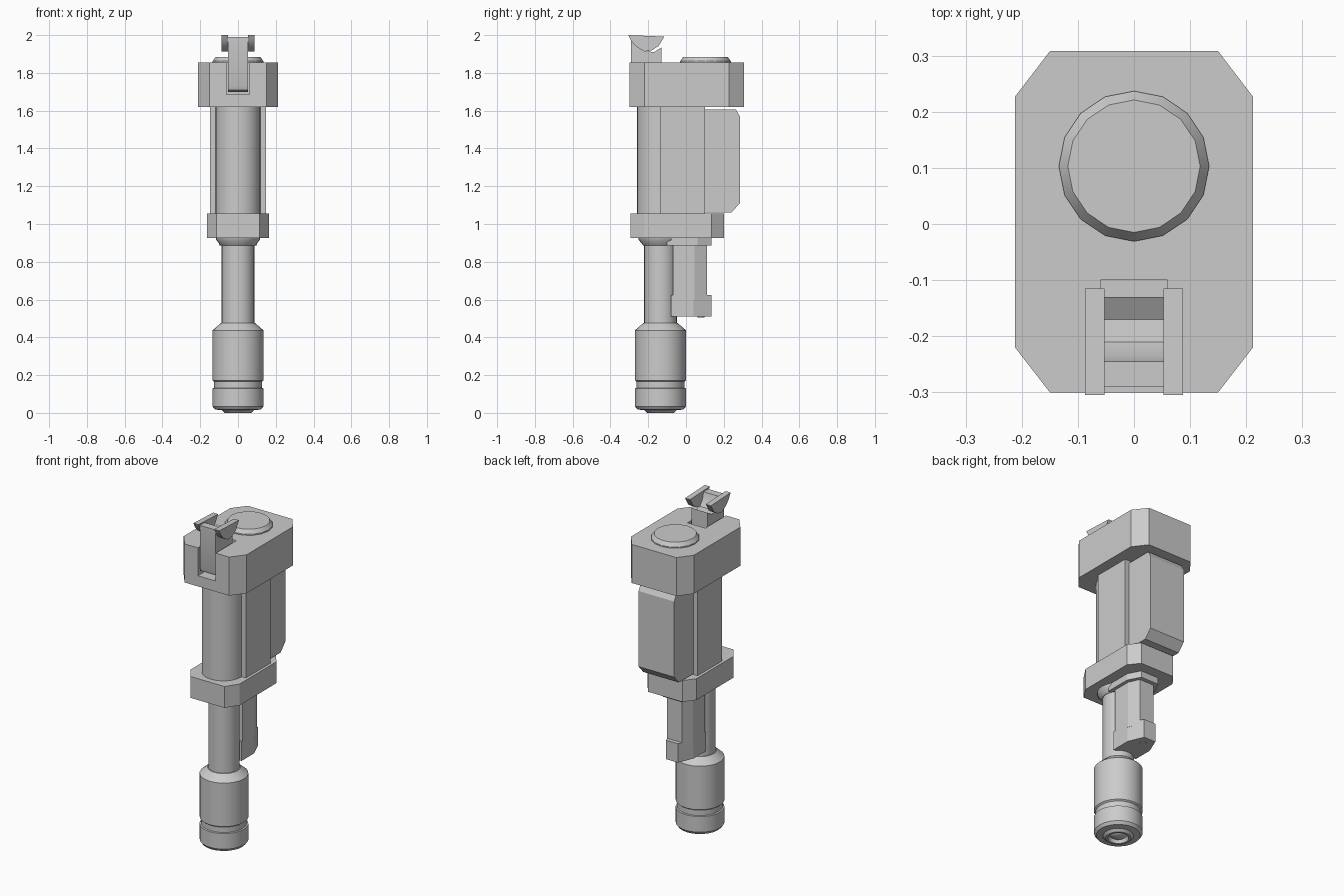
import bpy, bmesh, math
from mathutils import Vector

if "Cube" in bpy.data.objects:
    bpy.data.objects.remove(bpy.data.objects["Cube"])

grey = bpy.data.materials.new("light_grey")
grey.use_nodes = True
grey.diffuse_color = (0.6, 0.6, 0.6, 1)
grey.node_tree.nodes["Principled BSDF"].inputs["Base Color"].default_value = (0.6, 0.6, 0.6, 1)


def finish(name, bm, smooth=None):
    """Turn a bmesh into an object, optionally smooth shaded below an angle."""
    bmesh.ops.recalc_face_normals(bm, faces=bm.faces)
    mesh = bpy.data.meshes.new(name)
    bm.to_mesh(mesh)
    bm.free()
    mesh.materials.append(grey)
    obj = bpy.data.objects.new(name, mesh)
    bpy.context.collection.objects.link(obj)
    if smooth:
        bpy.ops.object.select_all(action="DESELECT")
        obj.select_set(True)
        bpy.context.view_layer.objects.active = obj
        bpy.ops.object.shade_smooth_by_angle(angle=math.radians(smooth))
    return obj


def extrude(name, points, offset, smooth=None):
    """Extrude a closed outline along an offset."""
    bm = bmesh.new()
    face = bm.faces.new([bm.verts.new(p) for p in points])
    new = bmesh.ops.extrude_face_region(bm, geom=[face])["geom"]
    bmesh.ops.translate(bm, vec=Vector(offset),
                        verts=[g for g in new if isinstance(g, bmesh.types.BMVert)])
    return finish(name, bm, smooth)


def plan(name, half, z0, z1):
    """Prism from one half of a plan outline, mirrored in x."""
    outline = half + [(-x, y) for x, y in reversed(half)]
    return extrude(name, [(x, y, z0) for x, y in outline], (0, 0, z1 - z0))


def side(name, profile, x0, x1, smooth=None):
    """Prism from a y-z profile running across x."""
    return extrude(name, [(x0, y, z) for y, z in profile], (x1 - x0, 0, 0), smooth)


def lathe(name, profile, y, steps=24, smooth=35):
    """Spin an r-z profile around a vertical axis at the given y."""
    bm = bmesh.new()
    verts = [bm.verts.new((0, y + r, z)) for r, z in profile]
    edges = [bm.edges.new(pair) for pair in zip(verts, verts[1:])]
    bmesh.ops.spin(bm, geom=verts + edges, cent=(0, y, 0), axis=(0, 0, 1),
                   angle=math.tau, steps=steps)
    bmesh.ops.remove_doubles(bm, verts=bm.verts, dist=0.0001)
    return finish(name, bm, smooth)


# Head block with a slot open to the front
head = plan("head_block", [(0.15, -0.3), (0.212, -0.22), (0.212, 0.227), (0.15, 0.308)],
            1.62, 1.855)
cutter = plan("slot_cutter", [(0.06, -0.4), (0.06, -0.1)], 1.685, 2.1)
cutter.hide_render = True
cutter.hide_viewport = True
cut = head.modifiers.new("slot", "BOOLEAN")
cut.operation = "DIFFERENCE"
cut.solver = "EXACT"
cut.object = cutter

# Round cap on the head
lathe("head_cap", [(0, 1.85), (0.134, 1.85), (0.134, 1.862), (0.118, 1.885), (0, 1.885)],
      0.103, 16, 30)

# Lever in the slot, with a scooped top
side("lever", [(-0.29, 1.99), (-0.245, 1.99), (-0.235, 1.95), (-0.21, 1.915), (-0.17, 1.91),
               (-0.13, 1.935), (-0.13, 1.7), (-0.265, 1.7), (-0.283, 1.71), (-0.29, 1.73)],
     -0.053, 0.053, 30)

# Half-moon ears either side of the lever
ear = [(-0.305, 2.0), (-0.29, 1.97), (-0.265, 1.94), (-0.22, 1.913),
       (-0.18, 1.92), (-0.145, 1.942), (-0.115, 1.992)]
for sign, label in ((1, "left"), (-1, "right")):
    side(label + "_lever_ear", ear, sign * 0.053, sign * 0.087, 40)

# Main body: round front, square middle, chamfered back pack
lathe("body_front_tube", [(0, 1.05), (0.12, 1.05), (0.12, 1.625), (0, 1.625)], -0.14)
plan("body_middle", [(0.148, -0.135), (0.148, 0.1)], 1.05, 1.625)
side("back_pack", [(0.09, 1.605), (0.265, 1.605), (0.285, 1.57), (0.285, 1.11),
                   (0.24, 1.06), (0.09, 1.06)], -0.12, 0.12)

# Lower flange and the collar beneath it
plan("lower_flange", [(0.115, -0.295), (0.165, -0.22), (0.165, 0.135), (0.115, 0.2)],
     0.925, 1.055)
lathe("shaft_collar", [(0, 0.93), (0.118, 0.93), (0.115, 0.915), (0.09, 0.885), (0, 0.885)],
      -0.135)
plan("column_collar", [(0.1, -0.1), (0.1, 0.06), (0.06, 0.135)], 0.885, 0.93)

# Rear column and its foot
plan("rear_column", [(0.08, -0.07), (0.08, 0.045), (0.05, 0.11)], 0.6, 0.89)
plan("column_foot", [(0.08, -0.08), (0.08, 0.04), (0.04, 0.135)], 0.51, 0.625)
lathe("foot_screw", [(0, 0.506), (0.018, 0.506), (0.02, 0.512), (0, 0.512)], 0.08, 12)

# Shaft and grooved end barrel
lathe("shaft", [(0, 0.46), (0.087, 0.46), (0.087, 0.9), (0, 0.9)], -0.135)
lathe("end_barrel", [(0, 0.475), (0.092, 0.475), (0.135, 0.437), (0.135, 0.172), (0.126, 0.165),
                     (0.126, 0.132), (0.135, 0.13), (0.135, 0.035), (0.122, 0.018),
                     (0.085, 0.014), (0.07, 0), (0.058, 0), (0.05, 0.022), (0.035, 0.01),
                     (0, 0.004)], -0.135, 24, 30)
